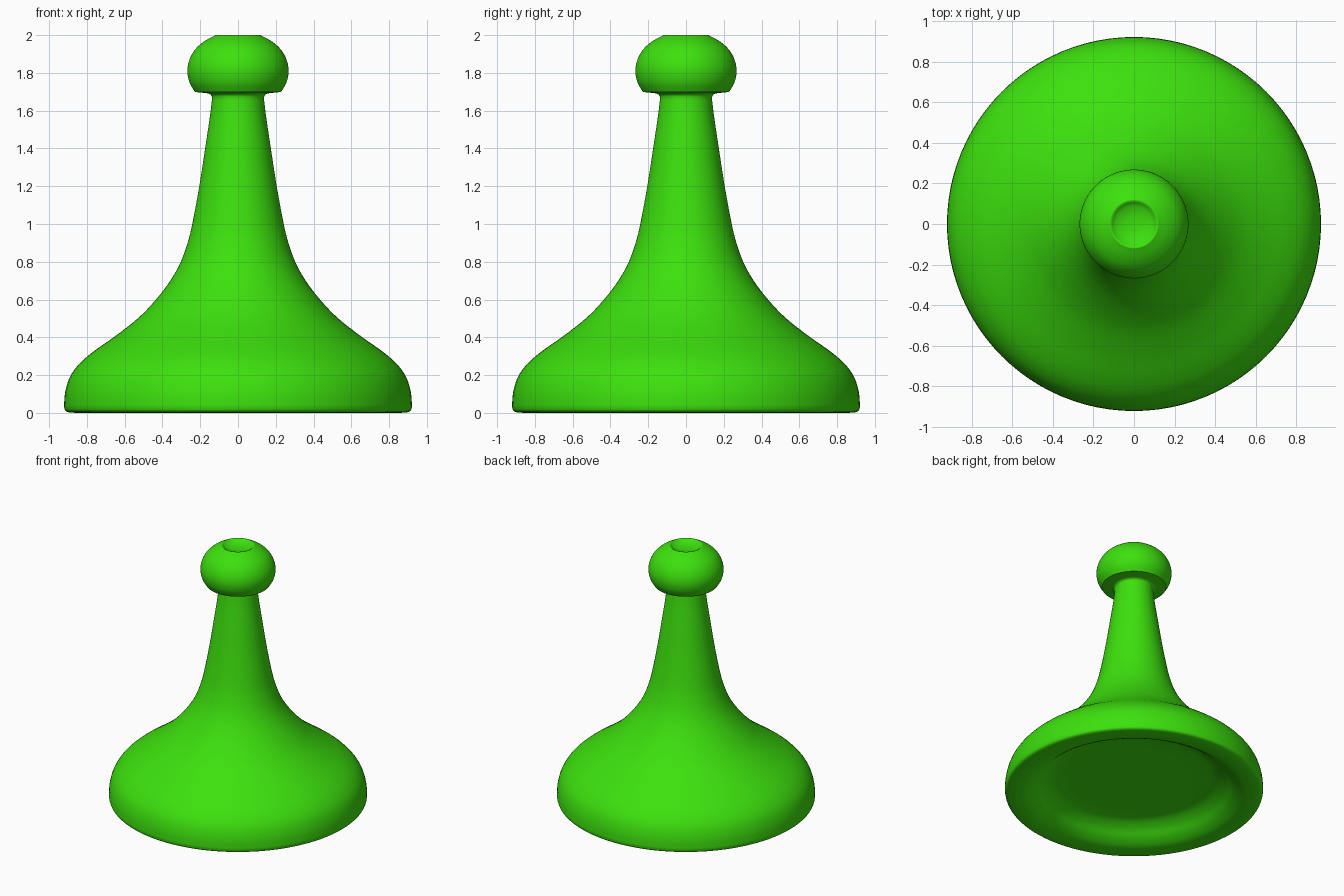
import bpy
import bmesh
import math

if "Cube" in bpy.data.objects:
    bpy.data.objects.remove(bpy.data.objects["Cube"])

SEGMENTS = 96

green = bpy.data.materials.new("bright green")
green.diffuse_color = (0.046, 0.75, 0.004, 1.0)
green.use_nodes = True
green.node_tree.nodes["Principled BSDF"].inputs["Base Color"].default_value = green.diffuse_color


def smooth_run(pts, steps=5):
    """Catmull-Rom curve through (radius, height) points."""
    padded = [pts[0]] + pts + [pts[-1]]
    out = []
    for a, b, c, d in zip(padded, padded[1:], padded[2:], padded[3:]):
        for s in range(steps):
            t = s / steps
            out.append(tuple(
                0.5 * (2 * q + (r - p) * t + (2 * p - 5 * q + 4 * r - w) * t * t
                       + (3 * q - p - 3 * r + w) * t ** 3)
                for p, q, r, w in zip(a, b, c, d)))
    return out + [pts[-1]]


def lathe(name, runs):
    """Revolve joined smooth runs around z; corners between runs stay crisp."""
    profile = []
    for run in runs:
        curve = smooth_run(run)
        profile += curve[1:] if profile else curve
    bm = bmesh.new()
    rings = []
    for r, z in profile:
        if r < 1e-4:
            rings.append([bm.verts.new((0, 0, z))] * SEGMENTS)
        else:
            rings.append([bm.verts.new((r * math.cos(a), r * math.sin(a), z))
                          for a in (2 * math.pi * i / SEGMENTS for i in range(SEGMENTS))])
    for low, high in zip(rings, rings[1:]):
        for i in range(SEGMENTS):
            j = (i + 1) % SEGMENTS
            corners = list(dict.fromkeys((low[i], low[j], high[j], high[i])))
            bm.faces.new(corners)
    mesh = bpy.data.meshes.new(name)
    bm.to_mesh(mesh)
    bm.free()
    mesh.materials.append(green)
    obj = bpy.data.objects.new(name, mesh)
    bpy.context.collection.objects.link(obj)
    bpy.ops.object.select_all(action='DESELECT')
    obj.select_set(True)
    bpy.context.view_layer.objects.active = obj
    bpy.ops.object.shade_smooth_by_angle(angle=math.radians(35))
    return obj


# Flared base with a shallow hollow underneath, rising into the tapered neck
lathe("base_and_neck", [
    [(0, 0.135), (0.25, 0.135), (0.42, 0.134), (0.52, 0.13), (0.59, 0.119),
     (0.655, 0.087), (0.715, 0.04), (0.78, 0.009), (0.85, 0.0)],
    [(0.85, 0.0), (0.895, 0.003), (0.915, 0.013), (0.921, 0.035)],
    [(0.921, 0.035), (0.915, 0.11), (0.89, 0.19), (0.84, 0.26), (0.765, 0.325),
     (0.645, 0.41), (0.525, 0.505), (0.43, 0.605), (0.355, 0.705), (0.303, 0.8),
     (0.267, 0.9), (0.242, 1.0), (0.205, 1.2), (0.174, 1.4), (0.15, 1.56),
     (0.14, 1.64)],
])

# Rounded knob with a filleted underside, crisp lower edge and dished top
lathe("knob", [
    [(0.14, 1.64), (0.138, 1.665), (0.142, 1.682), (0.157, 1.691),
     (0.19, 1.695), (0.228, 1.699)],
    [(0.228, 1.699), (0.257, 1.75), (0.268, 1.81), (0.257, 1.87), (0.225, 1.926),
     (0.177, 1.968), (0.125, 1.997)],
    [(0.125, 1.997), (0.118, 2.0), (0.11, 1.997)],
    [(0.11, 1.997), (0.09, 1.983), (0.05, 1.971), (0, 1.967)],
])
